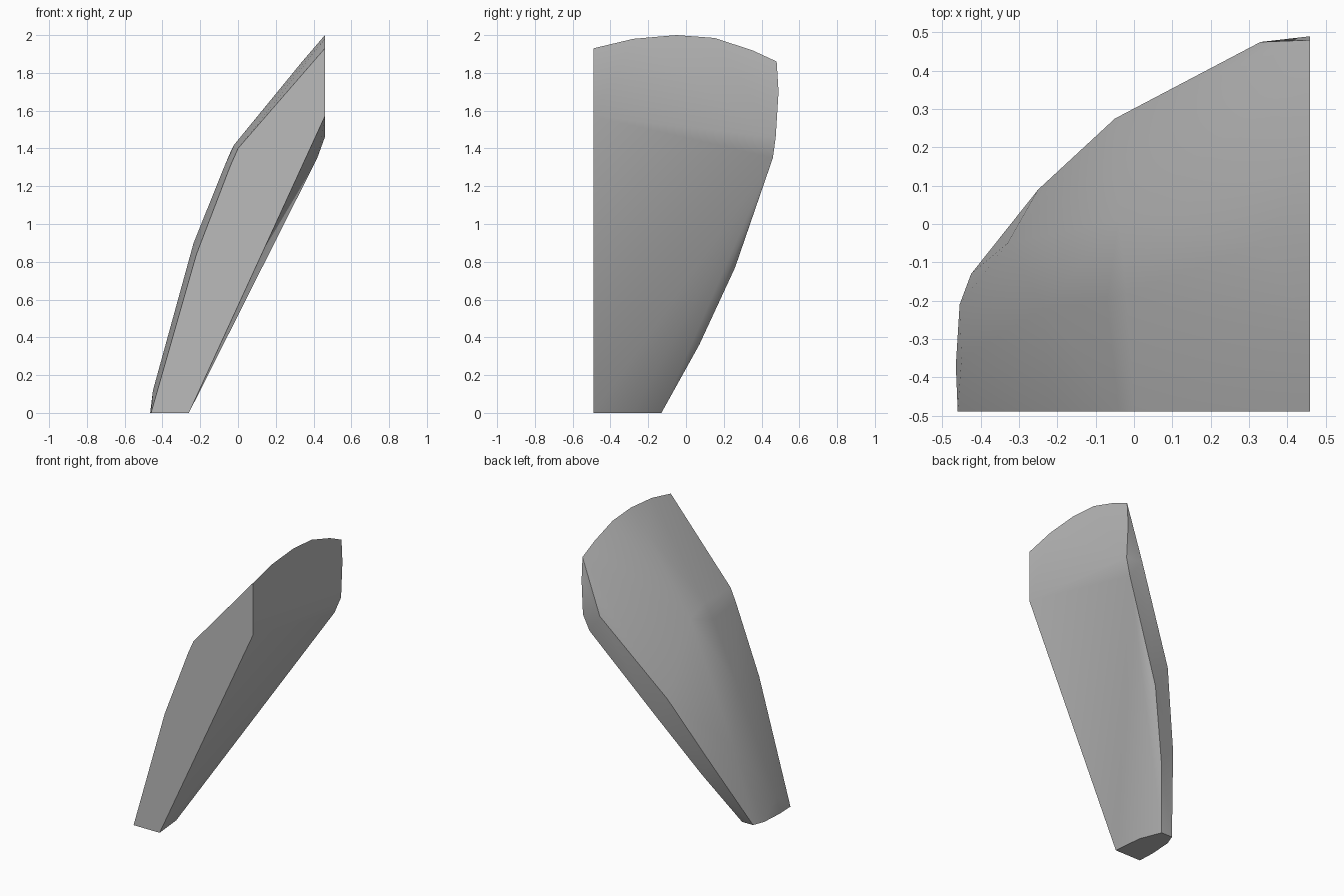
import bpy, bmesh, math

cube = bpy.data.objects.get("Cube")
if cube:
    bpy.data.objects.remove(cube, do_unlink=True)

stone = bpy.data.materials.new("neutral grey")
stone.use_nodes = True
GREY = (0.5, 0.5, 0.5, 1)
stone.diffuse_color = GREY
stone.node_tree.nodes["Principled BSDF"].inputs["Base Color"].default_value = GREY

FRONT, SIDE = -0.49, 0.46

# Flat front outline (x, z)
front = [(-.46, 0), (-.26, 0), (SIDE, 1.57), (SIDE, 1.93), (0, 1.4),
         (-.04, 1.31), (-.22, .84), (-.42, .13)]
# Flat side cap outline (y, z)
cap = [(-.28, 1.98), (-.05, 2), (.15, 1.985), (.35, 1.92), (.48, 1.86),
       (.49, 1.7), (.475, 1.46), (.36, 1.46)]
# Narrow foot outline (x, y)
foot = [(-.28, -.28), (-.34, -.13), (-.425, -.13), (-.455, -.21), (-.465, -.37)]
# Ridges running from foot to cap
back_lower = [(-.17, .07, .36), (.04, .26, .77), (.42, .46, 1.35)]
back_upper = [(-.25, .09, .47), (-.05, .275, .93), (.33, .475, 1.48)]
outer = [(-.45, -.35, .12), (-.235, -.22, .9), (-.07, -.2, 1.31), (-.02, -.18, 1.42)]
shoulder = [(-.33, -.05, .55), (-.16, 0, 1.02), (-.04, .01, 1.38)]
crest = [(.34, -.05, 1.86)]

points = [(x, FRONT, z) for x, z in front]
points += [(SIDE, y, z) for y, z in cap]
points += [(x, y, 0) for x, y in foot]
points += back_lower + back_upper + outer + shoulder + crest

# Wrap the ridges in one faceted skin
bm = bmesh.new()
for p in points:
    bm.verts.new(p)
result = bmesh.ops.convex_hull(bm, input=bm.verts[:])
loose = {g for g in result["geom_interior"] + result["geom_unused"]
         if isinstance(g, bmesh.types.BMVert)}
bmesh.ops.delete(bm, geom=list(loose), context="VERTS")
bmesh.ops.dissolve_limit(bm, angle_limit=math.radians(1),
                         verts=bm.verts[:], edges=bm.edges[:])
bmesh.ops.recalc_face_normals(bm, faces=bm.faces[:])

mesh = bpy.data.meshes.new("leaning_block")
bm.to_mesh(mesh)
bm.free()
mesh.materials.append(stone)
block = bpy.data.objects.new("leaning_block", mesh)
bpy.context.collection.objects.link(block)

# Soft back, crisp front and cap
bpy.context.view_layer.objects.active = block
block.select_set(True)
bpy.ops.object.shade_smooth_by_angle(angle=math.radians(23))
